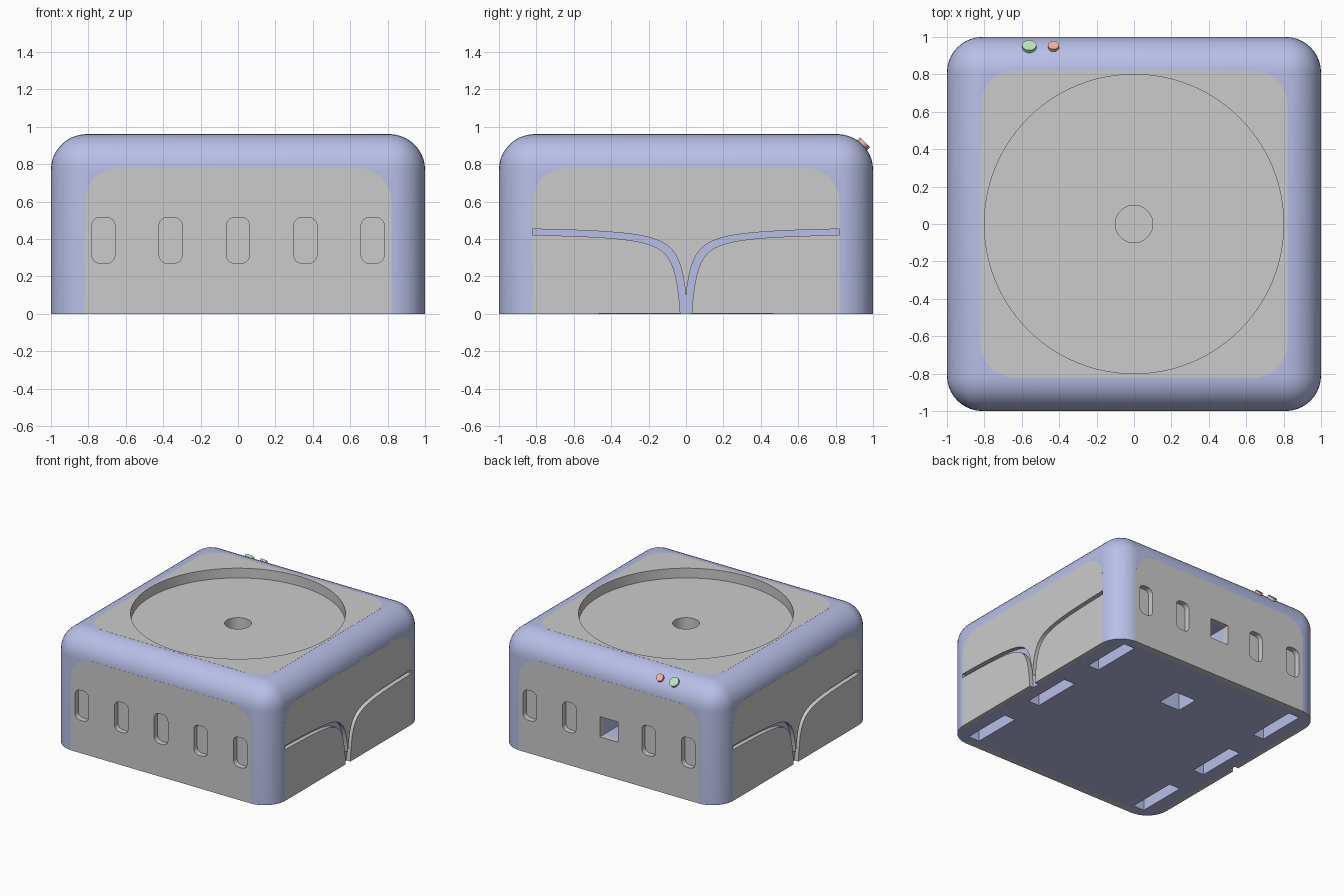
import bpy, bmesh, math
from mathutils import Matrix

if "Cube" in bpy.data.objects:
    bpy.data.objects.remove(bpy.data.objects["Cube"])

P = 0.82        # half width of the inlaid panels
H = 0.96        # body height
TOP = Matrix.Identity(4)


def side(deg):
    """Frame of a side wall: u along wall, v up, w outward (0 = front)."""
    return Matrix.Rotation(math.radians(deg), 4, 'Z') @ Matrix.Rotation(math.pi / 2, 4, 'X')


def material(name, rgb):
    m = bpy.data.materials.new(name)
    m.diffuse_color = (*rgb, 1)
    m.use_nodes = True
    m.node_tree.nodes["Principled BSDF"].inputs["Base Color"].default_value = m.diffuse_color
    return m


BLUE = material("blue_shell", (0.48, 0.52, 0.80))
GREEN = material("green_light", (0.50, 0.80, 0.50))
ORANGE = material("orange_light", (0.88, 0.45, 0.36))


def finish(name, bm, mat=None):
    bmesh.ops.recalc_face_normals(bm, faces=bm.faces)
    me = bpy.data.meshes.new(name)
    bm.to_mesh(me)
    bm.free()
    ob = bpy.data.objects.new(name, me)
    bpy.context.collection.objects.link(ob)
    if mat:
        me.materials.append(mat)
    return ob


def prism(name, pts, w0, w1, frame=TOP, mat=None):
    """Extrude a 2D outline between depths w0 and w1 in a frame."""
    bm = bmesh.new()
    low = [bm.verts.new(frame @ Matrix.Translation((u, v, w0)).to_translation()) for u, v in pts]
    high = [bm.verts.new(frame @ Matrix.Translation((u, v, w1)).to_translation()) for u, v in pts]
    bm.faces.new(low)
    bm.faces.new(high)
    for i in range(len(pts)):
        j = (i + 1) % len(pts)
        bm.faces.new((low[i], low[j], high[j], high[i]))
    return finish(name, bm, mat)


def rect(u0, u1, v0, v1, r_low=0.0, r_top=0.0, n=8):
    """Rectangle outline with rounded lower and upper corners."""
    pts = []
    for cu, cv, r, a in ((u1 - r_low, v0 + r_low, r_low, -90), (u1 - r_top, v1 - r_top, r_top, 0),
                         (u0 + r_top, v1 - r_top, r_top, 90), (u0 + r_low, v0 + r_low, r_low, 180)):
        for i in range(n + 1 if r else 1):
            t = math.radians(a + 90 * i / n)
            pts.append((cu + r * math.cos(t), cv + r * math.sin(t)))
    return pts


def circle(r, n=64):
    return [(r * math.cos(2 * math.pi * i / n), r * math.sin(2 * math.pi * i / n)) for i in range(n)]


def cut(target, cutters):
    """Subtract the cutters, then delete them."""
    bpy.context.view_layer.objects.active = target
    for c in cutters:
        m = target.modifiers.new("cut", 'BOOLEAN')
        m.operation, m.solver, m.object = 'DIFFERENCE', 'EXACT', c
        bpy.ops.object.modifier_apply(modifier=m.name)
        bpy.data.objects.remove(c)


def smooth(ob):
    bpy.ops.object.select_all(action='DESELECT')
    ob.select_set(True)
    bpy.context.view_layer.objects.active = ob
    bpy.ops.object.shade_smooth_by_angle(angle=math.radians(30))


# Shell: box with rounded uprights and top, flat underside
bm = bmesh.new()
bmesh.ops.create_cube(bm, size=1, matrix=Matrix.Translation((0, 0, H / 2)) @ Matrix.Diagonal((2, 2, H, 1)))
edges = [e for e in bm.edges if max(v.co.z for v in e.verts) > 0.1]
bmesh.ops.bevel(bm, geom=edges, offset=0.19, segments=10, profile=0.5, affect='EDGES')
body = finish("body_shell", bm, BLUE)

# Pockets that receive the panels
DEPTH = {0: 0.05, 180: 0.05, 90: 0.035, 270: 0.035}
pocket = rect(-P, P, -0.1, 0.78, 0, 0.18)
cutters = [prism("pocket", pocket, 1 - d, 1.2, side(a)) for a, d in DEPTH.items()]
cutters.append(prism("pocket", rect(-P, P, -P, P, 0.18, 0.18), H - 0.22, 1.2))

# Underside slots, cable hole from below and from the back
for sx in (-0.81, 0.81):
    for y in (-0.7, 0, 0.7):
        cutters.append(prism("slot", rect(sx - 0.05, sx + 0.05, y - 0.21, y + 0.21), -0.1, 0.2))
cutters.append(prism("hole", rect(-0.095, 0.095, 0.415, 0.605), -0.1, 0.49))
back_hole = rect(-0.083, 0.083, 0.307, 0.473)
cutters.append(prism("hole", back_hole, 0.5, 1.2, side(180)))
cut(body, cutters)
smooth(body)

# Front and back panels with rounded slots
panel = rect(-P, P, 0, 0.78, 0, 0.18)
for name, ang in (("front_panel", 0), ("back_panel", 180)):
    ob = prism(name, panel, 0.95, 1, side(ang))
    cs = []
    for i in range(-2, 3):
        u = i * 0.36
        if ang and i == 0:
            cs.append(prism("hole", back_hole, 0.9, 1.1, side(ang)))
        else:
            cs.append(prism("slot", rect(u - 0.062, u + 0.062, 0.27, 0.515, 0.045, 0.045), 0.955, 1.1, side(ang)))
    cut(ob, cs)
    smooth(ob)

# Top panel with round tray and centre hole
top = prism("top_panel", rect(-P, P, -P, P, 0.18, 0.18), H - 0.22, H)
cut(top, [prism("tray", circle(0.8, 96), H - 0.08, 1.2), prism("centre", circle(0.1, 48), H - 0.19, 1.2)])
smooth(top)

# Side panels: three plates split by a branching groove
N = 20
upper, lower = [], []
for i in range(N + 1):
    t = i / N
    y = 0.038 * ((P + 0.038) / 0.038) ** t
    upper.append((y - 0.038, 0.47 - 0.0145 / y))
    y = 0.03 * (P / 0.03) ** t
    lower.append((y, max(0, 0.437 - 0.0131 / y)))
arch = [p for p in rect(-P, P, 0.45, 0.78, 0, 0.18) if p[1] > 0.46]
for name, ang in (("right", 90), ("left", 270)):
    f = side(ang)
    mirrored = [(-u, v) for u, v in reversed(upper[1:])]
    plates = {"upper": mirrored + upper + arch}
    for tag, s in (("a", -1), ("b", 1)):
        plates["lower_" + tag] = [(s * u, v) for u, v in lower] + [(s * P, 0)]
    for tag, pts in plates.items():
        smooth(prism(f"{name}_{tag}_plate", pts, 0.965, 1, f))

# Indicator lights on the rear top edge
for name, x, r, mat in (("green_light", -0.56, 0.038, GREEN), ("orange_light", -0.43, 0.03, ORANGE)):
    f = Matrix.Translation((x, 0.955, 0.915)) @ Matrix.Rotation(-math.pi / 4, 4, 'X')
    smooth(prism(name, circle(r, 32), -0.03, 0.002, f, mat))
